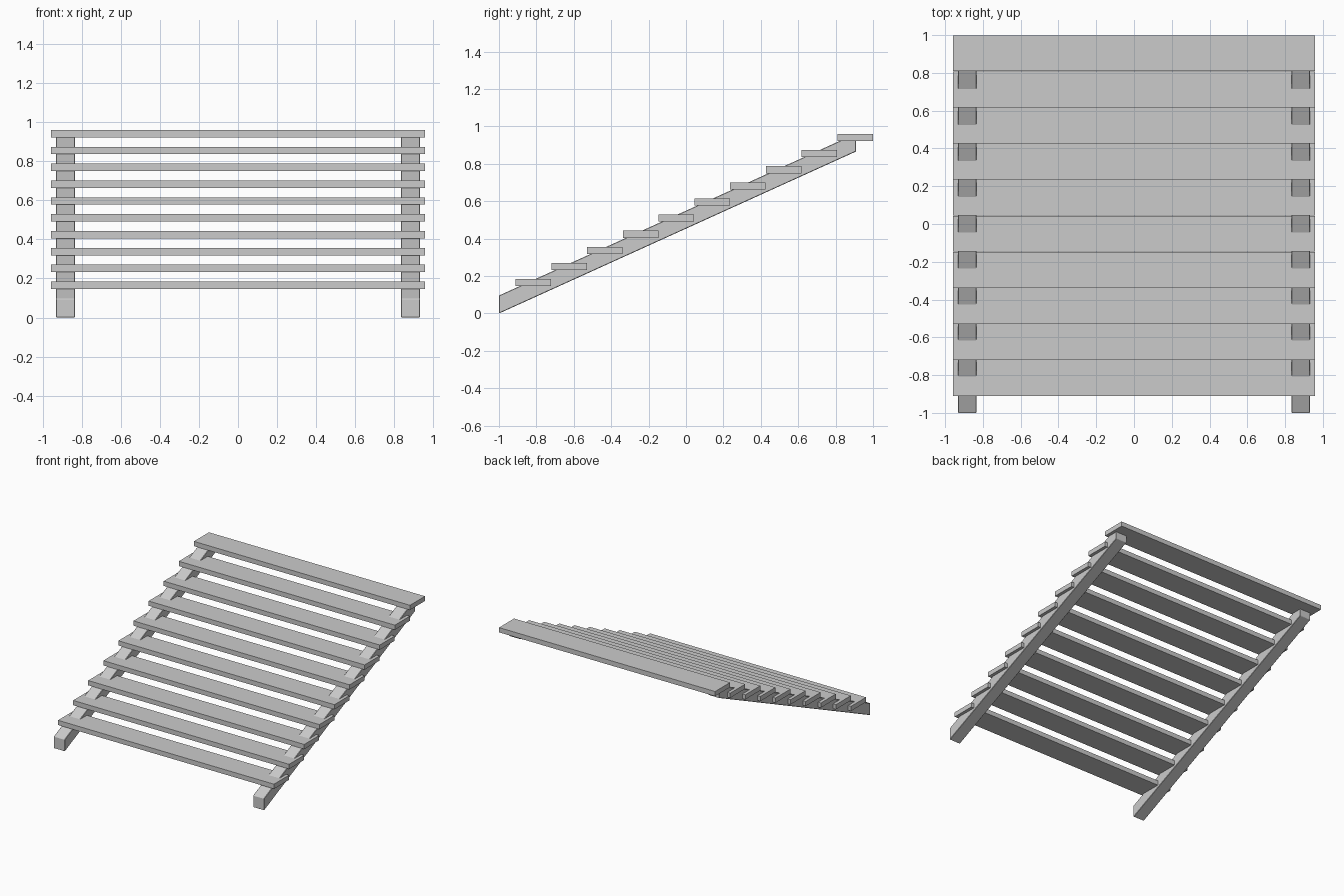
import bpy, bmesh

if "Cube" in bpy.data.objects:
    bpy.data.objects.remove(bpy.data.objects["Cube"])

STEPS = 10
HALF_W = 0.957
RUN, RISE = 0.1911, 0.0862
DEPTH, THICK = 0.190, 0.038
Y0, Z0 = -0.911, 0.146
SLOPE = 0.4537


def extrude_x(name, profile, x0, x1, bevel=0):
    """Prism from a (y, z) profile spanning x0..x1."""
    bm = bmesh.new()
    face = bm.faces.new([bm.verts.new((x0, y, z)) for y, z in profile])
    ext = bmesh.ops.extrude_face_region(bm, geom=[face])
    verts = [v for v in ext["geom"] if isinstance(v, bmesh.types.BMVert)]
    bmesh.ops.translate(bm, verts=verts, vec=(x1 - x0, 0, 0))
    bmesh.ops.recalc_face_normals(bm, faces=bm.faces[:])
    me = bpy.data.meshes.new(name)
    bm.to_mesh(me)
    bm.free()
    ob = bpy.data.objects.new(name, me)
    bpy.context.collection.objects.link(ob)
    if bevel:
        mod = ob.modifiers.new("soft_edges", "BEVEL")
        mod.width = bevel
        mod.segments = 1
    return ob


# Treads: flat boards, each one starting where the previous ends
for i in range(STEPS):
    y, z = Y0 + i * RUN, Z0 + i * RISE
    extrude_x(f"tread_{i + 1}",
              [(y, z), (y + DEPTH, z), (y + DEPTH, z + THICK), (y, z + THICK)],
              -HALF_W, HALF_W)

# Stringers: sloping side beams, cut plumb at both ends and level under the top tread
y_end, z_cut, height = 0.909, 0.924, 0.096
profile = [(-1, 0), (y_end, SLOPE * (y_end + 1)), (y_end, z_cut),
           ((z_cut - height) / SLOPE - 1, z_cut), (-1, height)]
extrude_x("right_stringer", profile, 0.834, 0.932, 0.003)
extrude_x("left_stringer", profile, -0.932, -0.834, 0.003)
